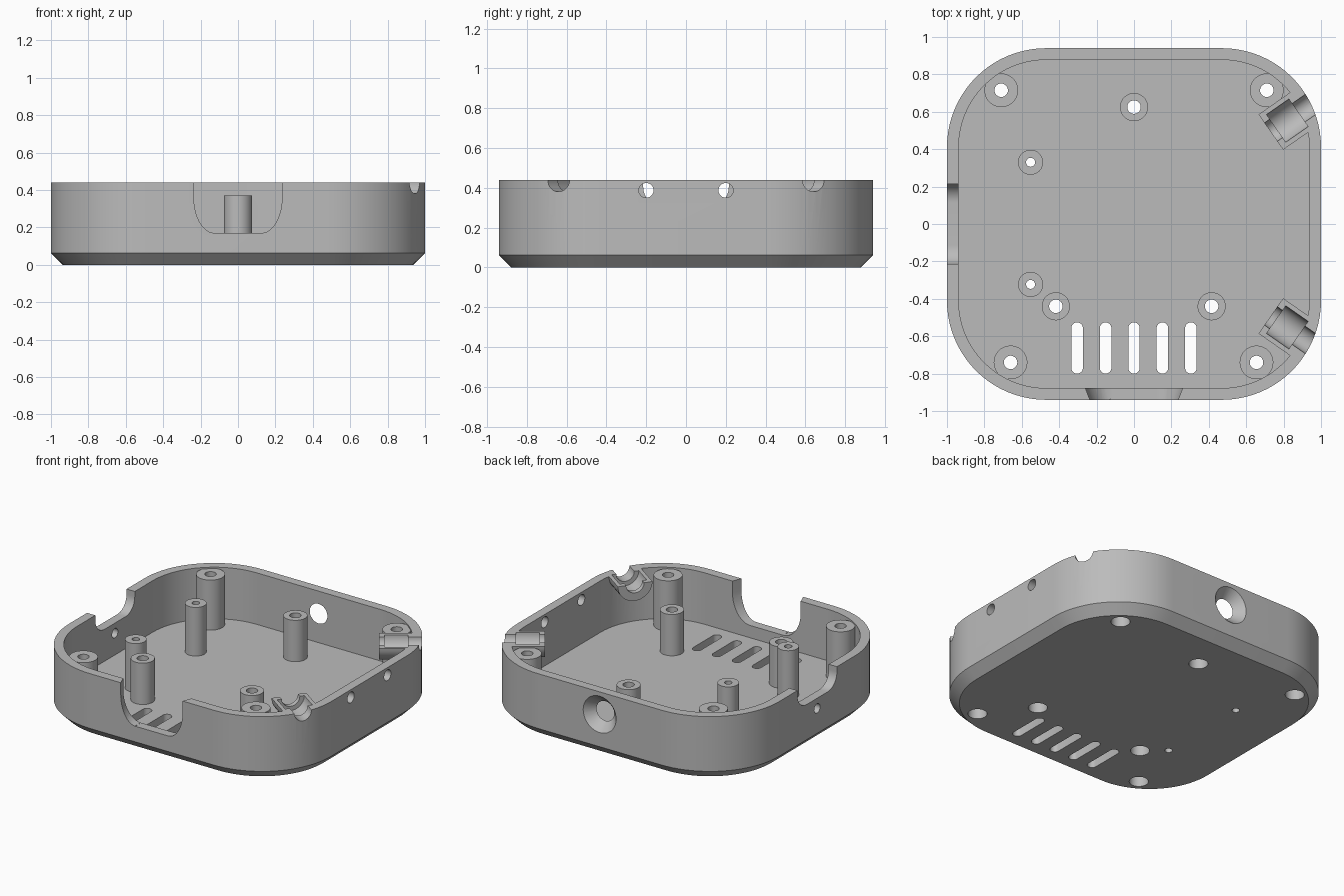
import bpy, bmesh, math
from mathutils import Matrix, Vector

if "Cube" in bpy.data.objects:
    bpy.data.objects.remove(bpy.data.objects["Cube"], do_unlink=True)

grey = bpy.data.materials.new("plain_grey")
grey.use_nodes = True
COLOR = (0.5, 0.5, 0.5, 1)
grey.diffuse_color = COLOR
grey.node_tree.nodes["Principled BSDF"].inputs["Base Color"].default_value = COLOR

HX, HY, TOP, WALL, FLOOR, RAD = 1.0, 0.94, 0.44, 0.0625, 0.085, 0.53


def make(name, bm):
    bmesh.ops.recalc_face_normals(bm, faces=bm.faces)
    mesh = bpy.data.meshes.new(name)
    bm.to_mesh(mesh)
    bm.free()
    mesh.materials.append(grey)
    ob = bpy.data.objects.new(name, mesh)
    bpy.context.collection.objects.link(ob)
    return ob


def loft(name, rings):
    """Closed solid through matching rings of points."""
    bm = bmesh.new()
    rows = [[bm.verts.new(p) for p in ring] for ring in rings]
    n = len(rows[0])
    for a, b in zip(rows, rows[1:]):
        for i in range(n):
            j = (i + 1) % n
            bm.faces.new((a[i], a[j], b[j], b[i]))
    bm.faces.new(rows[0])
    bm.faces.new(rows[-1])
    return make(name, bm)


def outline(inset, z, steps=20):
    """Rounded rectangle ring."""
    r = RAD - inset
    pts = []
    for k, (sx, sy) in enumerate(((1, 1), (-1, 1), (-1, -1), (1, -1))):
        for i in range(steps + 1):
            a = math.pi / 2 * (k + i / steps)
            pts.append((sx * (HX - RAD) + r * math.cos(a), sy * (HY - RAD) + r * math.sin(a), z))
    return pts


def rod(name, start, end, r1, r2=None, seg=40):
    """Cylinder or cone between two points."""
    start, end = Vector(start), Vector(end)
    d = end - start
    turn = d.to_track_quat('Z', 'Y').to_matrix().to_4x4()
    bm = bmesh.new()
    bmesh.ops.create_cone(bm, cap_ends=True, segments=seg, radius1=r1, radius2=r1 if r2 is None else r2,
                          depth=d.length, matrix=Matrix.Translation((start + end) / 2) @ turn)
    return make(name, bm)


def combine(target, tool, operation='DIFFERENCE'):
    mod = target.modifiers.new("combine", 'BOOLEAN')
    mod.operation, mod.object, mod.solver = operation, tool, 'EXACT'
    bpy.context.view_layer.objects.active = target
    bpy.ops.object.modifier_apply(modifier=mod.name)
    bpy.data.objects.remove(tool, do_unlink=True)


def notch(half, flat, bottom, corner, above=0.6, steps=12):
    """U shaped profile with rounded lower corners, as (across, height)."""
    side = [(half, above)]
    for i in range(steps + 1):
        a = math.pi / 2 * i / steps
        side.append((flat + (half - flat) * math.cos(a), bottom + corner * (1 - math.sin(a))))
    return side + [(-u, z) for u, z in reversed(side)]


# Tray with chamfered base
shell = loft("case_shell", [outline(WALL, 0), outline(0, WALL), outline(0, TOP)])
combine(shell, loft("cavity", [outline(WALL, FLOOR), outline(WALL, TOP + 0.1)]))

# Cable cradles on the two right-hand corners
for s in (1, -1):
    axis = Vector((math.cos(0.61), s * math.sin(0.61), 0))
    side = Vector((-axis.y, axis.x, 0))
    c = Vector((0.83, s * 0.56, TOP))
    half = [side * 0.115 * math.cos(a) - Vector((0, 0, 0.115 * math.sin(a)))
            for a in (math.pi * i / 20 for i in range(21))]
    combine(shell, loft("cradle", [[c + axis * t + h for h in half] for t in (-0.12, 0.1)]), 'UNION')
    combine(shell, rod("wide_groove", c - axis * 0.085, c + axis * 0.06, 0.09))
    combine(shell, rod("narrow_groove", c - axis * 0.2, c + axis * 0.3, 0.06))

# Front notch, flaring inward
combine(shell, loft("front_notch", [[(u, y, z) for u, z in notch(w, 0.125, 0.17, 0.19)]
                                    for y, w in ((-0.95, 0.232), (-0.865, 0.265))]))
# Left side notch with a small hole below it
combine(shell, loft("side_notch", [[(x, u, z) for u, z in notch(0.215, 0.115, 0.305, 0.1)]
                                   for x in (-1.1, -0.9)]))
combine(shell, rod("side_hole", (-1.1, 0, 0.235), (-0.9, 0, 0.235), 0.032))

# Pair of holes in the right wall
for y in (-0.2, 0.2):
    combine(shell, rod("wall_hole", (0.9, y, 0.387), (1.1, y, 0.387), 0.037))

# Countersunk hole in the back wall
combine(shell, rod("back_sink", (0, HY + 0.01, 0.285), (0, HY - WALL - 0.01, 0.285), 0.135, 0.058))

# Vent slots
for i in range(-2, 3):
    pts = []
    for k in range(24):
        a = 2 * math.pi * (k + 0.5) / 24
        pts.append((i * 0.152 + 0.031 * math.cos(a),
                    -0.663 + math.copysign(0.106, math.sin(a)) + 0.031 * math.sin(a)))
    combine(shell, loft("vent", [[(x, y, z) for x, y in pts] for z in (-0.1, 0.2)]))

# Screw posts: name, x, y, outer radius, top, bore radius, counterbore radius
POSTS = [
    ("corner_post_back_left", 0.71, 0.715, 0.09, 0.43, 0.036, 0.06),
    ("corner_post_back_right", -0.71, 0.715, 0.09, 0.43, 0.036, 0.06),
    ("corner_post_front_left", 0.655, -0.74, 0.09, 0.43, 0.036, 0.06),
    ("corner_post_front_right", -0.66, -0.74, 0.09, 0.43, 0.036, 0.06),
    ("board_post_back", 0, 0.625, 0.075, 0.37, 0.036, 0.06),
    ("board_post_left", 0.415, -0.44, 0.075, 0.37, 0.036, 0.06),
    ("board_post_right", -0.418, -0.44, 0.075, 0.37, 0.036, 0.06),
    ("slim_post_back", -0.553, 0.33, 0.067, 0.42, 0.024, 0.024),
    ("slim_post_front", -0.553, -0.323, 0.067, 0.42, 0.024, 0.024),
]
parts = [shell]
for name, x, y, outer, top, bore, sink in POSTS:
    post = rod(name, (x, y, FLOOR - 0.02), (x, y, top), outer)
    for z, r in ((0.25, sink), (0.6, bore)):
        combine(post, rod("bore", (x, y, -0.1), (x, y, z), r))
    combine(shell, rod("floor_hole", (x, y, -0.1), (x, y, FLOOR + 0.05), sink))
    parts.append(post)

bpy.ops.object.select_all(action='DESELECT')
for ob in parts:
    ob.select_set(True)
    bpy.context.view_layer.objects.active = ob
bpy.ops.object.shade_smooth_by_angle(angle=math.radians(25))
